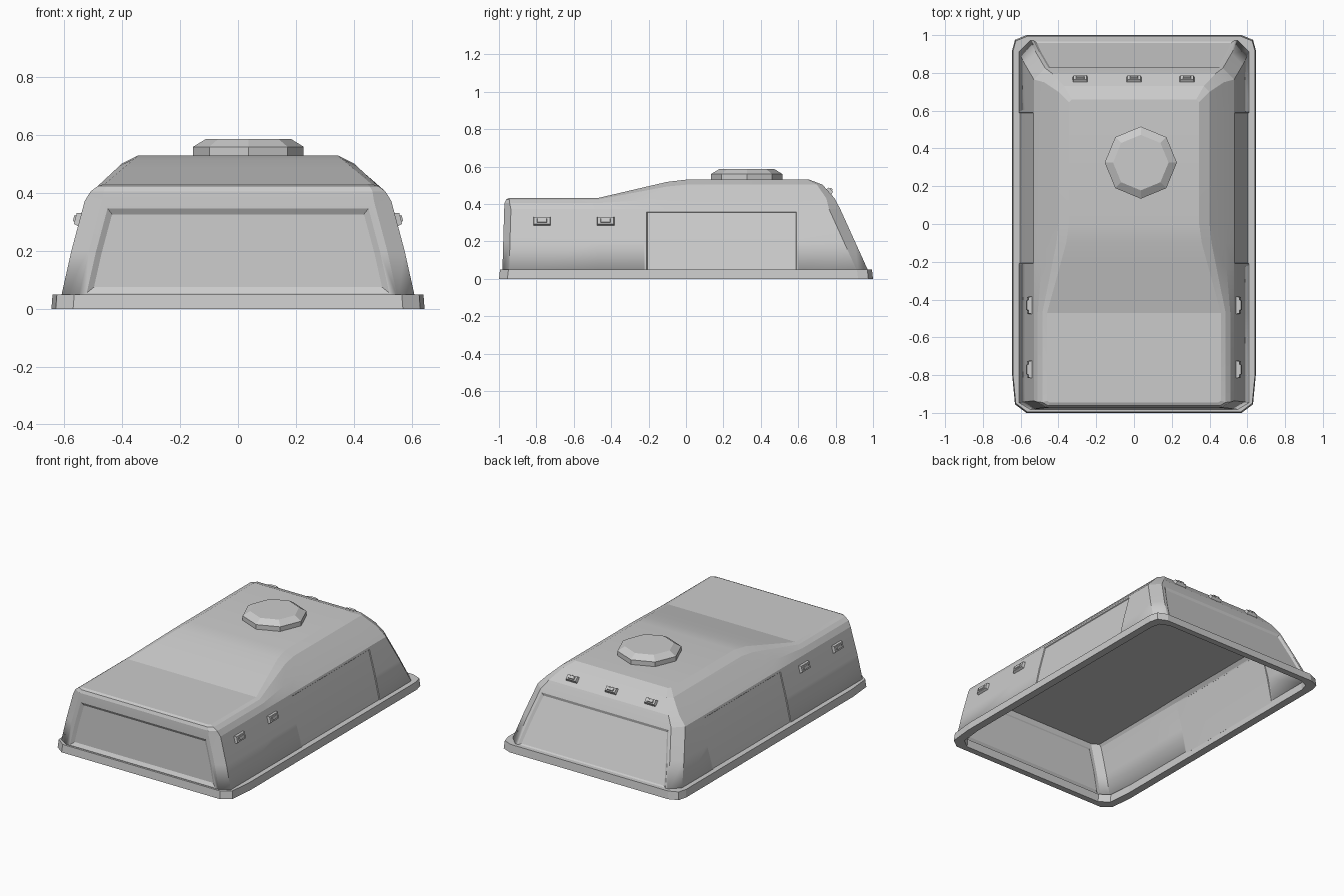
import bpy, bmesh, math
from mathutils import Vector, Matrix

old = bpy.data.objects.get("Cube")
if old:
    bpy.data.objects.remove(old)

grey = bpy.data.materials.new("plain grey")
grey.use_nodes = True
grey.diffuse_color = (0.6, 0.6, 0.6, 1)
grey.node_tree.nodes["Principled BSDF"].inputs["Base Color"].default_value = (0.6, 0.6, 0.6, 1)


def finish(bm, name, smooth=None):
    mesh = bpy.data.meshes.new(name)
    bm.to_mesh(mesh)
    bm.free()
    mesh.materials.append(grey)
    ob = bpy.data.objects.new(name, mesh)
    bpy.context.collection.objects.link(ob)
    if smooth:
        bpy.ops.object.select_all(action='DESELECT')
        ob.select_set(True)
        bpy.context.view_layer.objects.active = ob
        bpy.ops.object.shade_smooth_by_angle(angle=math.radians(smooth))
    return ob


def loft(bm, rings, closed=False):
    """Join rings of equal length with quads; returns the vertex rows and faces[level][index]."""
    rows = [[bm.verts.new(p) for p in ring] for ring in rings]
    n = len(rows[0])
    pairs = list(zip(rows, rows[1:] + rows[:1])) if closed else list(zip(rows, rows[1:]))
    faces = [[bm.faces.new((a[i], a[(i + 1) % n], b[(i + 1) % n], b[i]))
              for i in range(n)] for a, b in pairs]
    return rows, faces


def mirrored(half):
    return half + [(-x, y, z) for x, y, z in reversed(half)]


# Shell: levels from the base up to the roof edge
low = [(.614, .03), (.576, .2), (.53, .372), (.51, .405), (.485, .424), (.46, .432)]
high = [(.614, .03), (.576, .2), (.53, .372), (.475, .43), (.40, .503), (.345, .53)]
front_y = [-.982, -.977, -.972, -.97, -.962, -.945]
back_y = [.98, .903, .825, .795, .73, .66]
corner = [.06, .06, .06, .045, .03, .015]
stations = [(-.47, 0), (-.225, .585), (-.1, .88), (0, 1), (.605, 1)]   # y, roof rise


def level_ring(k):
    def at(y, rise, pull=0):
        p = Vector(low[k]).lerp(Vector(high[k]), rise)
        return (p.x - pull, y, p.y)
    c = corner[k]
    half = [at(front_y[k], 0, c), at(front_y[k] + c * .6, 0)]
    half += [at(y, r) for y, r in stations]
    half += [at(back_y[k] - c, 1), at(back_y[k], 1, c)]
    return mirrored(half)


bm = bmesh.new()
rows, faces = loft(bm, [level_ring(k) for k in range(len(low))])
roof, n = rows[-1], len(rows[-1])
half_n = n // 2
for i in range(half_n - 1):
    bm.faces.new((roof[i], roof[i + 1], roof[n - 2 - i], roof[n - 1 - i]))
bmesh.ops.recalc_face_normals(bm, faces=bm.faces)
if sum(f.normal.z for f in bm.faces) < 0:
    bmesh.ops.reverse_faces(bm, faces=bm.faces)


def recess(columns, border, step, depth):
    """Sink a window into the lower two levels of the given columns."""
    region = [faces[k][i] for k in (0, 1) for i in columns]
    for thickness, sink in ((border, 0), (step, -depth)):
        bmesh.ops.inset_region(bm, faces=region, thickness=thickness, depth=sink,
                               use_boundary=True, use_even_offset=True)


recess([n - 1], .025, .02, .012)           # front window
recess([half_n - 1], .018, .015, .01)      # rear window
side = [3, 4, 5]
recess(side, .015, .003, .005)
recess([n - 2 - i for i in side], .015, .003, .005)
shell = finish(bm, "shell", 10)
solid = shell.modifiers.new("thickness", 'SOLIDIFY')
solid.thickness = .014
solid.offset = -1

# Flat inner ceiling just above the windows
bm = bmesh.new()
bm.faces.new([bm.verts.new(p) for p in mirrored(
    [(.46, -.962, .385), (.516, -.93, .385), (.516, .755, .385), (.46, .81, .385)])][::-1])
finish(bm, "inner_ceiling")

# Base rim
outline = [(.57, -1), (.63, -.955), (.645, -.8), (.645, .92), (.63, .975), (.57, 1)]


def rim_ring(dx, dy, z):
    return mirrored([(x - dx, y - math.copysign(dy, y), z) for x, y in outline])


bm = bmesh.new()
loft(bm, [rim_ring(0, 0, 0), rim_ring(.004, .006, .05),
          rim_ring(.05, .045, .05), rim_ring(.05, .04, 0)], closed=True)
bmesh.ops.recalc_face_normals(bm, faces=bm.faces)
finish(bm, "base_rim")

# Roof vent: octagonal drum with a chamfered lid
bm = bmesh.new()
rings = [[(.036 + r * math.cos(a * math.pi / 4), .325 + r * math.sin(a * math.pi / 4), z)
          for a in range(8)] for r, z in ((.191, .52), (.191, .56), (.147, .587))]
rows, _ = loft(bm, rings)
bm.faces.new(rows[-1])
bm.faces.new(rows[0][::-1])
bmesh.ops.recalc_face_normals(bm, faces=bm.faces)
finish(bm, "roof_vent")


# Marker lamps: tapered housing with a raised lens
def lamp(name, place, along, out, length, height):
    along, out = Vector(along), Vector(out).normalized()
    up = out.cross(along)
    frame = Matrix((along, up, out)).transposed().to_4x4()
    frame.translation = Vector(place)
    bm = bmesh.new()
    for scale, bottom, top in ((1, -.012, .016), (.65, 0, .022)):
        box = bmesh.ops.create_cube(bm, size=1)["verts"]
        for v in box:
            raised = v.co.z > 0
            taper = .016 if raised else 0
            v.co = frame @ Vector((v.co.x * (length * scale - taper),
                                   v.co.y * (height * scale - taper),
                                   top if raised else bottom))
    bmesh.ops.recalc_face_normals(bm, faces=bm.faces)
    finish(bm, name)


for s, label in ((1, "left"), (-1, "right")):
    for y, spot in ((-.77, "front"), (-.43, "rear")):
        lamp(f"{label}_{spot}_lamp", (s * .547, y, .308), (0, s, 0), (s * .17, 0, .045), .1, .054)
for x, label in ((-.285, "right"), (0, "middle"), (.28, "left")):
    lamp(f"back_{label}_lamp", (x, .764, .466), (-1, 0, 0), (0, 1, 1), .085, .046)
